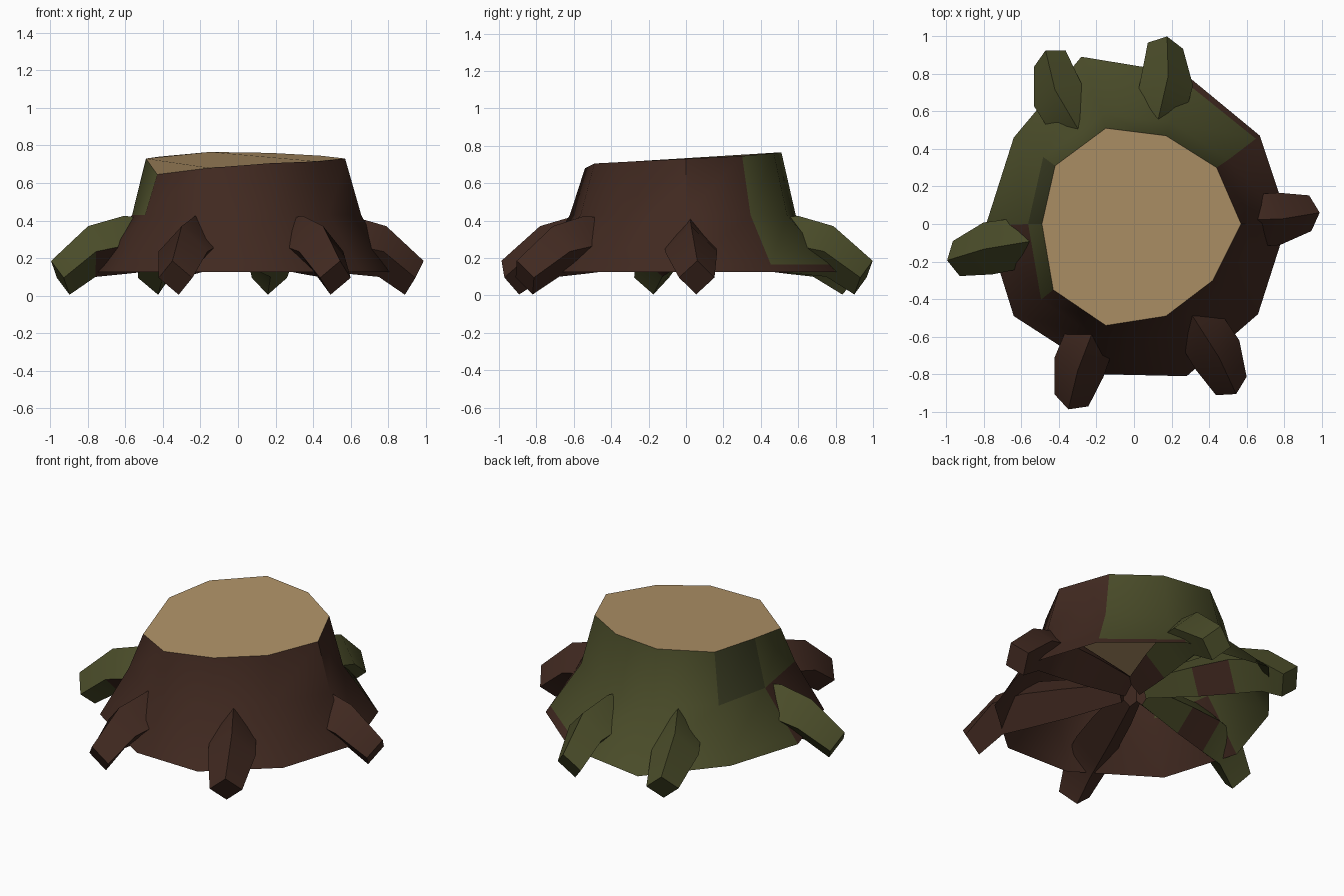
import bpy, bmesh
from math import sin, cos, pi, radians
from mathutils import Vector

if "Cube" in bpy.data.objects:
    bpy.data.objects.remove(bpy.data.objects["Cube"])


def material(name, r, g, b):
    m = bpy.data.materials.new(name)
    m.use_nodes = True
    m.diffuse_color = (r, g, b, 1)
    m.node_tree.nodes["Principled BSDF"].inputs["Base Color"].default_value = (r, g, b, 1)
    return m


bark = material("brown_bark", 0.052, 0.022, 0.0145)
moss = material("green_moss", 0.068, 0.072, 0.022)
dark_moss = material("dark_moss", 0.038, 0.041, 0.015)
wood = material("cut_wood", 0.43, 0.285, 0.135)
BARK, MOSS, DARK = range(3)


def loft(bm, rings):
    """Skin consecutive closed rings; returns vertex rings and faces by (level, side)."""
    vr = [[bm.verts.new(p) for p in ring] for ring in rings]
    faces = {}
    n = len(vr[0])
    for k in range(len(vr) - 1):
        for i in range(n):
            j = (i + 1) % n
            faces[k, i] = bm.faces.new((vr[k][i], vr[k][j], vr[k + 1][j], vr[k + 1][i]))
    return vr, faces


def finish(bm, name, mats, angle=None):
    mesh = bpy.data.meshes.new(name)
    bm.to_mesh(mesh)
    bm.free()
    for m in mats:
        mesh.materials.append(m)
    ob = bpy.data.objects.new(name, mesh)
    bpy.context.collection.objects.link(ob)
    if angle:
        bpy.ops.object.select_all(action="DESELECT")
        bpy.context.view_layer.objects.active = ob
        ob.select_set(True)
        bpy.ops.object.shade_smooth_by_angle(angle=radians(angle))


# Trunk outlines, counter-clockwise from +x
rim = [Vector(p) for p in (
    (0.57, 0, 0.73), (0.44, 0.30, 0.745), (0.17, 0.47, 0.76), (-0.15, 0.51, 0.765),
    (-0.42, 0.31, 0.74), (-0.49, 0, 0.73), (-0.43, -0.35, 0.645), (-0.15, -0.54, 0.68),
    (0.17, -0.49, 0.705), (0.42, -0.30, 0.715))]
foot = [Vector((x, y, 0.125)) for x, y in (
    (0.82, 0.02), (0.67, 0.47), (0.27, 0.80), (-0.28, 0.89), (-0.64, 0.46),
    (-0.79, -0.01), (-0.64, -0.49), (-0.16, -0.80), (0.28, -0.81), (0.66, -0.48))]
waist = [Vector((p.x * 1.15, p.y * 1.15, 0.43)) for p in rim]
hem = [a.lerp(b, 0.13) for a, b in zip(foot, waist)]

# Hollow flared trunk, mossy on the back and right
bm = bmesh.new()
_, faces = loft(bm, [foot, hem, waist, rim])
for (level, side), f in faces.items():
    if side in (1, 2, 3, 4, 5):
        f.material_index = MOSS
    if (side == 1 and level == 0) or (side == 5 and level < 2):
        f.material_index = BARK
    if side == 4 and level == 2:
        f.material_index = DARK
finish(bm, "trunk", [bark, moss, dark_moss], 45)

# Sawn top
bm = bmesh.new()
bm.faces.new([bm.verts.new(p) for p in rim])
finish(bm, "cut_top", [wood])

# Root stations: distance, centre height, half width, half height, outward lean
stations = [(0.07, 0.27, 0.08, 0.08, 0), (0.38, 0.27, 0.12, 0.13, 0),
            (0.60, 0.27, 0.135, 0.155, 0), (0.77, 0.235, 0.14, 0.135, 0.02),
            (0.94, 0.095, 0.095, 0.09, 0.05)]


def root(name, body_angle, tip_angle, reach, bare_level=None):
    """Ridged and keeled root; mossy except under bare_level when that is given."""
    rings = []
    for k, (dist, z, w, h, lean) in enumerate(stations):
        a = radians(tip_angle if k == len(stations) - 1 else body_angle)
        out, across = Vector((cos(a), sin(a), 0)), Vector((-sin(a), cos(a), 0))
        ring = []
        for i in range(4):
            t = pi / 2 + i * pi / 2
            ring.append(out * (dist * reach + lean * sin(t))
                        + across * (w * cos(t)) + Vector((0, 0, z + h * sin(t))))
        rings.append(ring)
    bm = bmesh.new()
    vr, faces = loft(bm, rings)
    tip = bm.faces.new(vr[-1])
    bm.faces.new(vr[0][::-1])
    bmesh.ops.recalc_face_normals(bm, faces=bm.faces[:])
    bm.normal_update()
    if bare_level is not None:
        tip.material_index = MOSS
        for (level, side), f in faces.items():
            underside = f.normal.z < 0
            bare_flank = name == "right_root" and level == 2 and f.normal.y < -0.3
            if not (underside and (level == bare_level or bare_flank)):
                f.material_index = MOSS
    finish(bm, name, [bark, moss], 65)


root("left_root", 2, 3.5, 1.0)
root("front_left_root", -57.5, -59, 1.07)
root("front_right_root", -111, -109.5, 1.06)
root("right_root", 189.5, 191, 1.025, bare_level=1)
root("back_right_root", 120.5, 117, 1.05, bare_level=1)
root("back_left_root", 77, 80, 1.025, bare_level=0)
